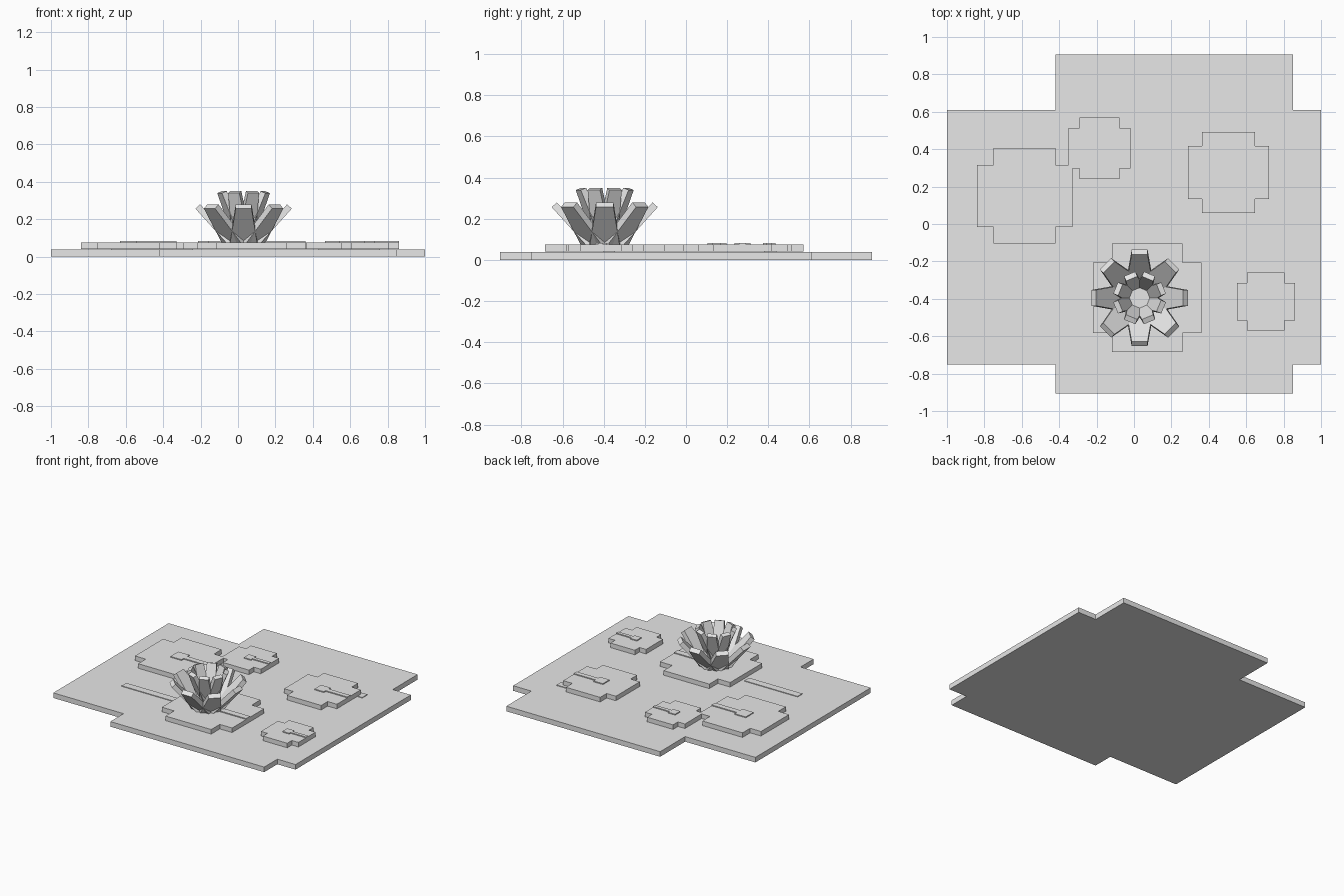
import bpy, bmesh, math
from mathutils import Matrix, Vector

if "Cube" in bpy.data.objects:
    bpy.data.objects.remove(bpy.data.objects["Cube"])

grey = bpy.data.materials.new("pale_grey")
grey.diffuse_color = (0.8, 0.8, 0.8, 1)
grey.use_nodes = True
grey.node_tree.nodes["Principled BSDF"].inputs["Base Color"].default_value = grey.diffuse_color


def finish(name, bm):
    bmesh.ops.recalc_face_normals(bm, faces=bm.faces)
    me = bpy.data.meshes.new(name)
    bm.to_mesh(me)
    bm.free()
    me.materials.append(grey)
    ob = bpy.data.objects.new(name, me)
    bpy.context.collection.objects.link(ob)
    return ob


def prism(name, outline, z0, z1):
    """Flat outline extruded from z0 to z1."""
    bm = bmesh.new()
    face = bm.faces.new([bm.verts.new((x, y, z0)) for x, y in outline])
    top = bmesh.ops.extrude_face_region(bm, geom=[face])["geom"]
    bmesh.ops.translate(bm, vec=(0, 0, z1 - z0),
                        verts=[v for v in top if isinstance(v, bmesh.types.BMVert)])
    return finish(name, bm)


def cross(x0, xa, xb, x1, y0, ya, yb, y1):
    """Plus-shaped outline: rectangle with its four corners notched."""
    return [(xa, y0), (xb, y0), (xb, ya), (x1, ya), (x1, yb), (xb, yb),
            (xb, y1), (xa, y1), (xa, yb), (x0, yb), (x0, ya), (xa, ya)]


def plate(name, x0, x1, y0, y1, z0, z1):
    return prism(name, [(x0, y0), (x1, y0), (x1, y1), (x0, y1)], z0, z1)


# Pond water
WATER, PAD0, PAD1, MARK = 0.038, 0.042, 0.076, 0.083
prism("pond_water", cross(-1, -0.42, 0.85, 1, -0.905, -0.75, 0.61, 0.905), 0, WATER)

# Ripples on the water
plate("ripple_left", -0.68, -0.24, -0.40, -0.345, WATER - 0.01, WATER + 0.005)
plate("ripple_right", 0.43, 0.76, 0.38, 0.44, WATER - 0.01, WATER + 0.005)

# Lily pads with a raised keyhole mark: centre x, centre y, full width
pads = [(-0.585, 0.15, 0.51), (-0.185, 0.405, 0.33), (0.505, 0.275, 0.435),
        (0.705, -0.415, 0.31), (0.07, -0.395, 0.58)]
for i, (x, y, w) in enumerate(pads):
    h, a = w / 2, w * 0.325
    prism(f"lily_pad_{i + 1}",
          cross(x - h, x - a, x + a, x + h, y - h, y - a, y + a, y + h), PAD0, PAD1)
    s, t = w * 0.09, w * 0.04
    key = [(x - s, y - s), (x + s, y - s), (x + s, y - t), (x + h, y - t),
           (x + h, y + t), (x + s, y + t), (x + s, y + s), (x - s, y + s)]
    prism(f"pad_mark_{i + 1}", key, PAD1 - 0.004, MARK)

# Flower
CENTRE = Vector((0.03, -0.395, 0))


def petal_ring(name, count, offset, tip_r, tip_z, tilt, length, tip_w, base_w, thick):
    """Ring of tapered boxes leaning outwards; tip_r, tip_z is the tip centre."""
    bm = bmesh.new()
    for i in range(count):
        new = bmesh.ops.create_cube(bm, size=1)["verts"]
        for v in new:
            v.co.y *= tip_w if v.co.z > 0 else base_w
            v.co.x *= thick
            v.co.z = (v.co.z - 0.5) * length
        place = (Matrix.Translation(CENTRE)
                 @ Matrix.Rotation(math.radians(offset + 360 * i / count), 4, 'Z')
                 @ Matrix.Translation((tip_r, 0, tip_z))
                 @ Matrix.Rotation(math.radians(tilt), 4, 'Y'))
        bmesh.ops.transform(bm, matrix=place, verts=new)
    return finish(name, bm)


petal_ring("outer_petals", 8, 0, 0.245, 0.268, 42, 0.27, 0.085, 0.15, 0.034)
petal_ring("inner_petals", 8, 22.5, 0.125, 0.345, 22, 0.28, 0.065, 0.10, 0.03)

# Seed pod in the middle
pod = [(CENTRE.x + 0.065 * math.cos(math.pi * k / 4),
        CENTRE.y + 0.065 * math.sin(math.pi * k / 4)) for k in range(8)]
prism("seed_pod", pod, PAD1 - 0.005, 0.20)
